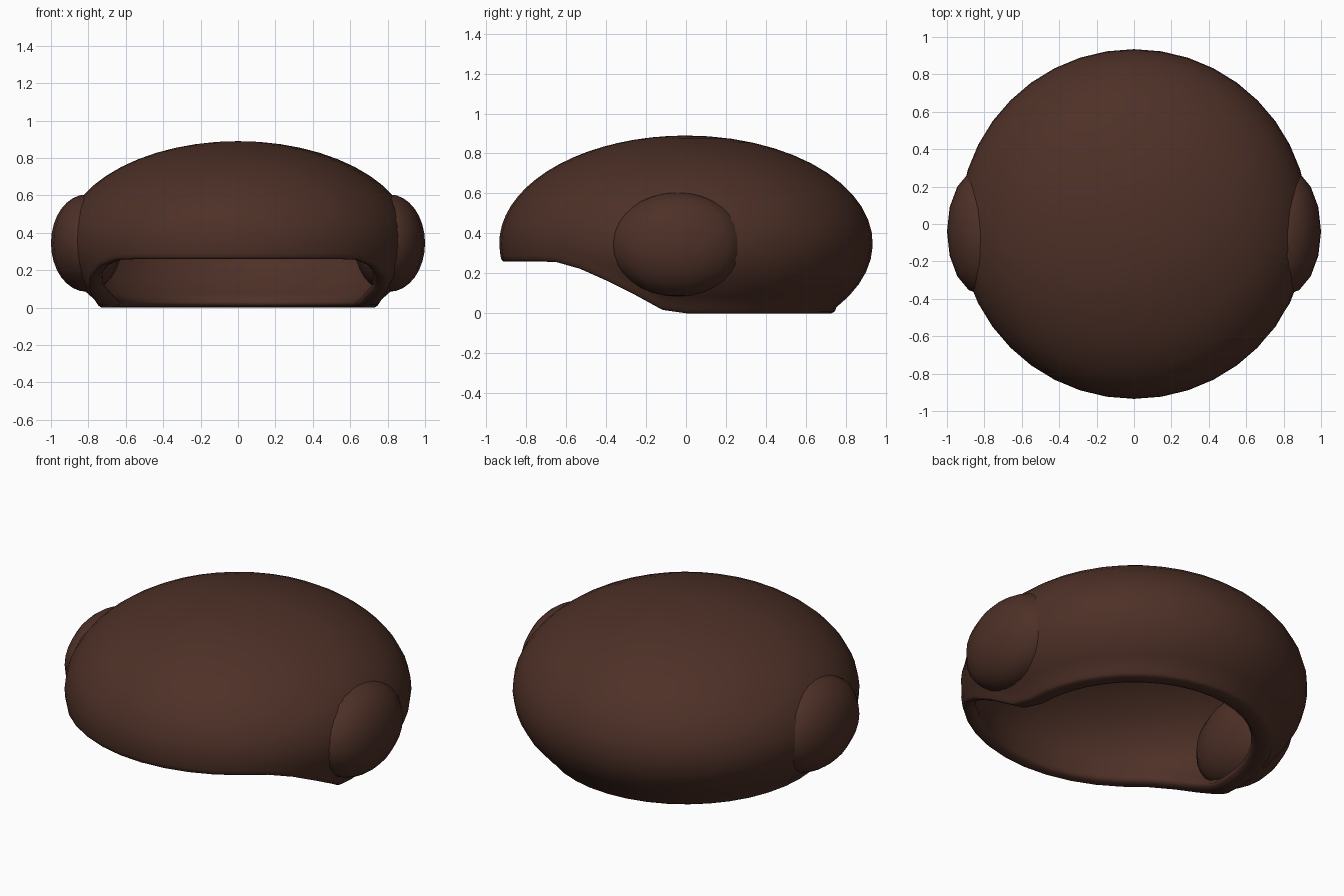
import bpy, bmesh, math
from mathutils import Matrix

if "Cube" in bpy.data.objects:
    bpy.data.objects.remove(bpy.data.objects["Cube"])

brown = bpy.data.materials.new("dark_brown")
brown.diffuse_color = (0.075, 0.03, 0.02, 1)
brown.use_nodes = True
brown.node_tree.nodes["Principled BSDF"].inputs["Base Color"].default_value = brown.diffuse_color

A, C, T, ZC = 0.935, 0.54, 0.07, 0.35      # radius, half height, wall, centre height
SEG, RINGS = 40, 18
RIM = [(0, .26), (40, .26), (46, .255), (52, .235), (58, .20), (65, .15), (73, .085), (83, 0), (180, 0)]


def rim_height(deg):
    for (a0, z0), (a1, z1) in zip(RIM, RIM[1:]):
        if deg <= a1:
            return z0 + (z1 - z0) * (deg - a0) / (a1 - a0)
    return 0


def arc(a, c, z_end):
    """Ellipse profile (radius, z) from near the pole down to z_end."""
    end = math.acos((z_end - ZC) / c)
    return [(a * math.sin(end * i / RINGS), ZC + c * math.cos(end * i / RINGS))
            for i in range(1, RINGS + 1)]


def finish(name, bm):
    bmesh.ops.recalc_face_normals(bm, faces=bm.faces)
    for f in bm.faces:
        f.smooth = True
    me = bpy.data.meshes.new(name)
    bm.to_mesh(me)
    bm.free()
    me.materials.append(brown)
    ob = bpy.data.objects.new(name, me)
    bpy.context.collection.objects.link(ob)
    return ob


# Hollow cap: outer wall, softly rounded rim, inner wall
bm = bmesh.new()
top = bm.verts.new((0, 0, ZC + C))
inner_top = bm.verts.new((0, 0, ZC + C - T))
columns = []
for s in range(SEG):
    deg = 360 * s / SEG
    z = rim_height(min(deg, 360 - deg))
    outer = arc(A, C, z + .03)
    inner = arc(A - T, C - T, z + .03)
    ro, ri = outer[-1][0], inner[-1][0]
    w = ro - ri
    rim = [(ro - w * k, z + h) for k, h in
           ((.06, .01), (.2, 0), (.5, 0), (.75, .003), (.93, .013))]
    th = math.radians(deg)
    columns.append([bm.verts.new((r * math.sin(th), -r * math.cos(th), h))
                    for r, h in outer + rim + inner[::-1]])
for s in range(SEG):
    a, b = columns[s], columns[(s + 1) % SEG]
    bm.faces.new((top, a[0], b[0]))
    bm.faces.new((inner_top, b[-1], a[-1]))
    for i in range(len(a) - 1):
        bm.faces.new((a[i], a[i + 1], b[i + 1], b[i]))
finish("hair_cap", bm)

# Side puffs
for side, x in (("left", -.81), ("right", .81)):
    bm = bmesh.new()
    bmesh.ops.create_uvsphere(bm, u_segments=16, v_segments=16, radius=1,
                              matrix=Matrix.Translation((x, -.04, .345)) @ Matrix.Diagonal((.19, .34, .26, 1)))
    finish(side + "_side_puff", bm)
